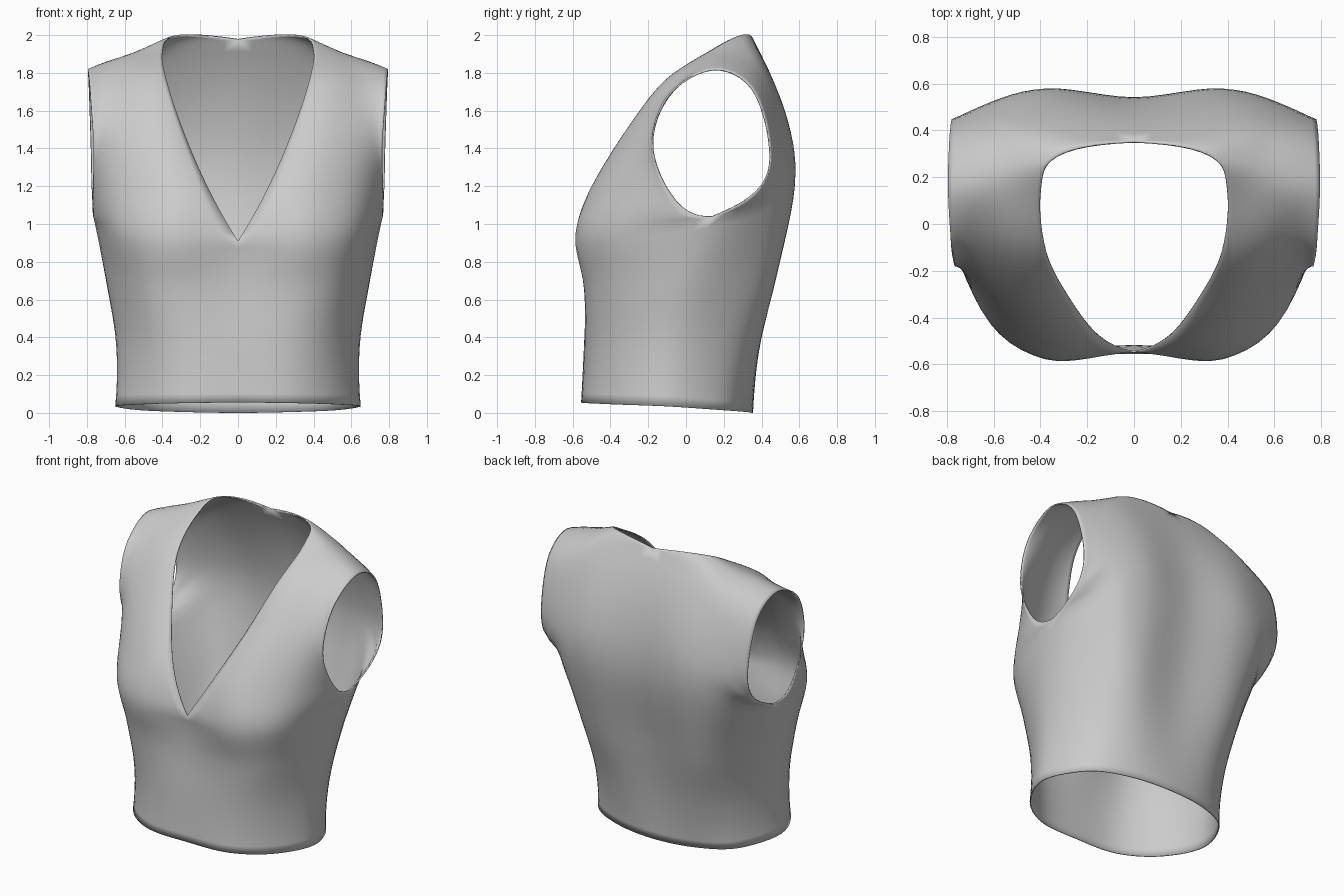
import bpy
import bmesh
from mathutils import Vector

cube = bpy.data.objects.get("Cube")
if cube:
    bpy.data.objects.remove(cube, do_unlink=True)

STEPS = 6  # subdivisions between neighbouring guide points

# Guide lines of the left half, each running hem -> over the shoulder -> back hem
front_centre = [(0, -.555, .055), (0, -.54, .35), (0, -.525, .66), (0, -.55, .91)]
neckline = [(.15, -.48, 1.175), (.28, -.31, 1.47), (.375, -.12, 1.75),
            (.4, .13, 1.92), (.33, .29, 2)]
back_centre = [(0, .355, 1.98), (0, .5, 1.6), (0, .54, 1.2),
               (0, .45, .72), (0, .385, .33), (0, .355, 0)]
bust_line = [(.3, -.53, .052), (.32, -.515, .35), (.36, -.53, .66), (.38, -.578, .93),
             (.4, -.5, 1.17), (.45, -.31, 1.5), (.51, -.1, 1.76), (.52, .14, 1.9),
             (.49, .29, 1.925), (.43, .41, 1.85), (.39, .545, 1.52), (.38, .575, 1.2),
             (.36, .475, .72), (.32, .37, .33), (.3, .315, .005)]
outer_line = [(.53, -.37, .045), (.53, -.36, .36), (.58, -.37, .68), (.65, -.37, .96),
              (.66, -.32, 1.2), (.66, -.22, 1.5), (.67, -.06, 1.73), (.67, .15, 1.865),
              (.65, .34, 1.82), (.63, .45, 1.65), (.64, .51, 1.35), (.62, .47, 1.12),
              (.56, .35, .72), (.53, .23, .34), (.53, .19, .015)]
side_seam = [(.65, -.1, .035), (.645, -.07, .36), (.695, 0, .68), (.765, .14, 1.04)]
armhole = [(.77, -.05, 1.12), (.765, -.18, 1.4), (.78, -.1, 1.68), (.795, .14, 1.82),
           (.79, .35, 1.72), (.78, .445, 1.42), (.775, .4, 1.2)]


def extrapolate(a, b, c):
    """Point before a that continues the curve a, b, c."""
    return 3 * a - 3 * b + c


def spline(points, before=None, after=None):
    """Smooth curve through the points, with optional guides beyond the ends."""
    p = [Vector(q) for q in points]
    first = before or extrapolate(*p[:3])
    last = after or extrapolate(*p[:-4:-1])
    p = [first] + p + [last]
    out = []
    for a, b, c, d in zip(p, p[1:], p[2:], p[3:]):
        for k in range(STEPS):
            t = k / STEPS
            out.append(b + (c - a) * t / 2 + (a - 2.5 * b + 2 * c - d / 2) * t ** 2
                       + (1.5 * (b - c) + (d - a) / 2) * t ** 3)
    return out + [p[-2]]


def joined(*parts):
    """Chain curves that meet at sharp corners."""
    out = spline(parts[0])
    for part in parts[1:]:
        out += spline(part)[1:]
    return out


def openness(v, start, end):
    """0 where the cloth is closed, rising to 1 along an opening."""
    return max(0, min(1, v - start, end - v))


columns = [
    joined(front_centre, front_centre[-1:] + neckline + back_centre[:1], back_centre),
    spline(bust_line),
    spline(outer_line),
    joined(side_seam, side_seam[-1:] + armhole + side_seam[-1:], side_seam[::-1]),
]
row_count = len(columns[0])

# Left half of the garment, woven across the guide lines
bm = bmesh.new()
grid = []
for i in range(row_count):
    row = [c[i] for c in columns]
    v = i / STEPS
    mirrored = Vector((-row[1].x, row[1].y, row[1].z))
    inner = mirrored.lerp(extrapolate(*row[:3]), openness(v, 3, 9))
    # below the armhole the row carries on around the side to the other panel
    across = columns[2][row_count - 1 - i]
    outer = across.lerp(extrapolate(*row[:0:-1]), openness(v, 3, 11))
    grid.append([bm.verts.new(q) for q in spline(row, inner, outer)])

for lower, upper in zip(grid, grid[1:]):
    for j in range(len(lower) - 1):
        bm.faces.new((lower[j], lower[j + 1], upper[j + 1], upper[j]))
bmesh.ops.remove_doubles(bm, verts=bm.verts, dist=.0005)

mesh = bpy.data.meshes.new("cropped_vest")
bm.to_mesh(mesh)
bm.free()
vest = bpy.data.objects.new("cropped_vest", mesh)
bpy.context.collection.objects.link(vest)

# Plain cloth
cloth = bpy.data.materials.new("grey_cloth")
cloth.use_nodes = True
grey = (.6, .6, .6, 1)
cloth.diffuse_color = grey
cloth.node_tree.nodes["Principled BSDF"].inputs["Base Color"].default_value = grey
mesh.materials.append(cloth)

# Right half and cloth thickness
mirror = vest.modifiers.new("mirror", "MIRROR")
mirror.use_clip = True
mirror.merge_threshold = .001
solid = vest.modifiers.new("thickness", "SOLIDIFY")
solid.thickness = .008
solid.offset = -1

bpy.context.view_layer.objects.active = vest
vest.select_set(True)
bpy.ops.object.shade_smooth_by_angle(angle=.9)
